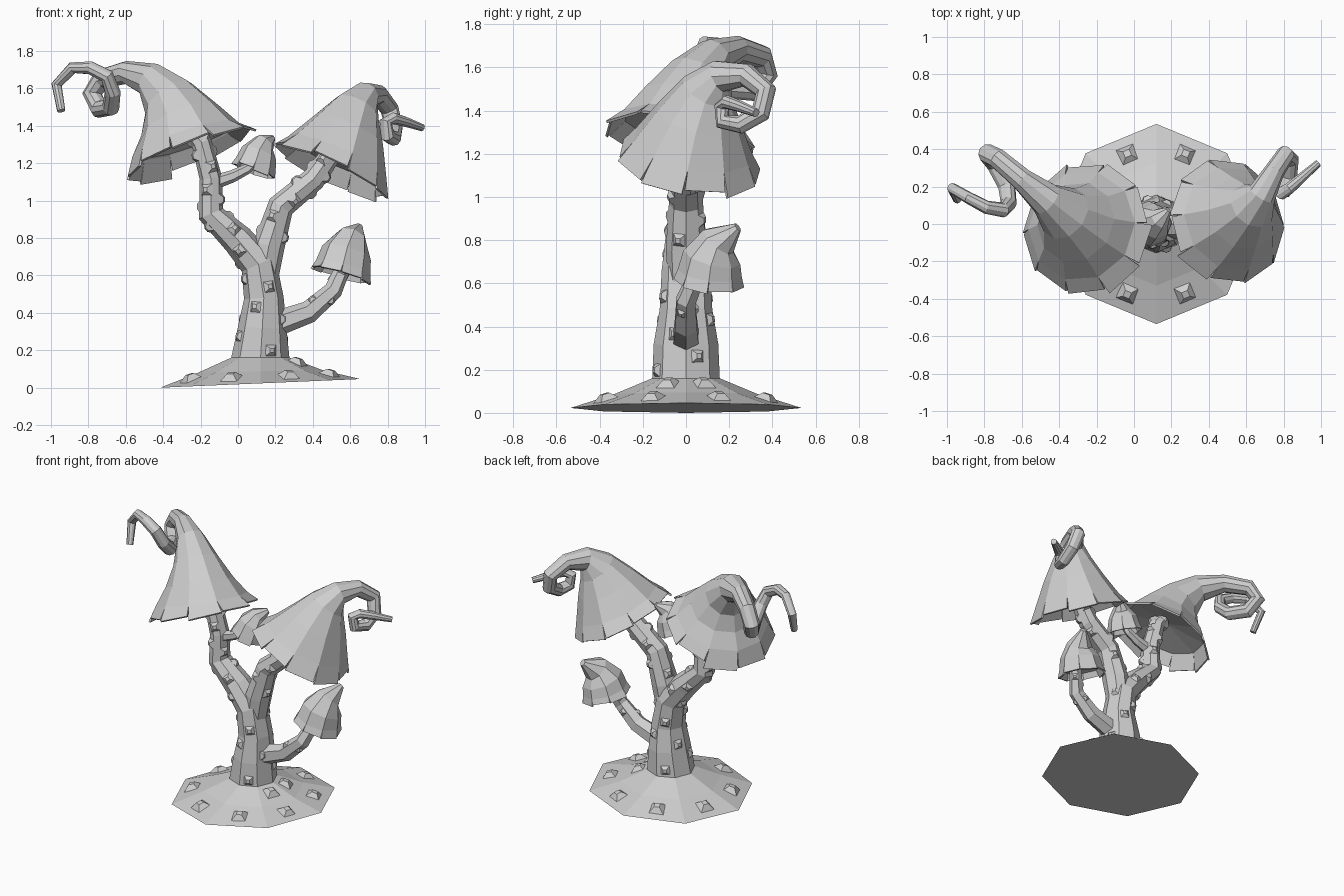
import bpy, bmesh, math, random
from mathutils import Vector

random.seed(4)
cube = bpy.data.objects.get("Cube")
if cube:
    bpy.data.objects.remove(cube, do_unlink=True)

GREY = (0.62, 0.62, 0.62, 1)
grey = bpy.data.materials.new("plain_grey")
grey.use_nodes = True
grey.diffuse_color = GREY
grey.node_tree.nodes["Principled BSDF"].inputs["Base Color"].default_value = GREY


def finish(name, bm):
    """Turn a bmesh into a flat-shaded object."""
    bmesh.ops.recalc_face_normals(bm, faces=bm.faces)
    mesh = bpy.data.meshes.new(name)
    bm.to_mesh(mesh)
    bm.free()
    mesh.materials.append(grey)
    ob = bpy.data.objects.new(name, mesh)
    bpy.context.collection.objects.link(ob)
    return ob


def make_rings(path, sides, depth=1.0):
    """Rings of points around a bent path of (x, y, z, radius)."""
    pts = [Vector(p[:3]) for p in path]
    rings, u, last = [], None, None
    for i, p in enumerate(pts):
        t = (pts[min(i + 1, len(pts) - 1)] - pts[max(i - 1, 0)]).normalized()
        if u is None:
            u = Vector((1, 0, 0))
        else:
            u = last.rotation_difference(t) @ u
        u = (u - t * u.dot(t)).normalized()
        v, last = t.cross(u), t
        ring = []
        for k in range(sides):
            a = math.tau * k / sides
            d = depth if i else 1.0
            ring.append(p + (u * math.cos(a) + v * math.sin(a) * d) * path[i][3])
        rings.append(ring)
    return rings


def skin(bm, rings):
    """Bridge consecutive rings, returning the vertex rings."""
    vs = [[bm.verts.new(p) for p in ring] for ring in rings]
    n = len(vs[0])
    for a, b in zip(vs, vs[1:]):
        for k in range(n):
            bm.faces.new((a[k], a[(k + 1) % n], b[(k + 1) % n], b[k]))
    return vs


def add_stud(bm, pos, normal, up, size):
    """Small, low truncated pyramid sitting on a surface."""
    n = normal.normalized()
    up = (up - n * up.dot(n)).normalized()
    side = up.cross(n)
    corners = ((-1, -1), (1, -1), (1, 1), (-1, 1))
    rings = [[pos + n * h * size + (side * x + up * y) * s * size for x, y in corners]
             for h, s in ((-0.12, 1.1), (0.65, 0.4))]
    bm.faces.new(skin(bm, rings)[-1])


def stem(name, path, sides=8, depth=1.0, stud=0.029, skip=0):
    """Faceted stalk plus its staggered studs."""
    rings = make_rings(path, sides, depth)
    bm, studs = bmesh.new(), bmesh.new()
    vs = skin(bm, rings)
    bm.faces.new(vs[0])
    bm.faces.new(vs[-1])
    finish(name, bm)
    for s in range(skip, len(rings) - 1):
        a, b = rings[s], rings[s + 1]
        for k in range(s % 2, sides, 2):
            j = (k + 1) % sides
            f = 0.3 if (k // 2) % 2 else 0.7
            low, high = (a[k] + a[j]) / 2, (b[k] + b[j]) / 2
            along = high - low
            add_stud(studs, low.lerp(high, f), (a[j] - a[k]).cross(along), along, stud)
    finish(name + "_studs", studs)


def cap(name, path, sides=10, thickness=0.012):
    """Bell cap with split flaps at the rim and a curled tip."""
    rings = make_rings(path, sides)
    bm = bmesh.new()
    vs = skin(bm, rings[1:])
    bm.faces.new(vs[-1])
    for k in range(sides):
        j = (k + 1) % sides
        a, b = rings[1][k], rings[1][j]
        c, d = rings[0][j], rings[0][k]
        reach = random.uniform(0.75, 1.15)
        c2 = b.lerp(c, reach).lerp(d, 0.03)
        d2 = a.lerp(d, reach * random.uniform(0.85, 1.15)).lerp(c, 0.03)
        bm.faces.new((vs[0][j], vs[0][k], bm.verts.new(d2), bm.verts.new(c2)))
    ob = finish(name, bm)
    mod = ob.modifiers.new("thickness", "SOLIDIFY")
    mod.thickness = thickness
    # Shallow ceiling under the cap
    bm = bmesh.new()
    p, q = Vector(path[1][:3]), Vector(path[2][:3])
    top = bm.verts.new(p.lerp(q, 0.35))
    rim = [bm.verts.new(p + (r - p) * 0.97) for r in rings[1]]
    for k in range(sides):
        bm.faces.new((rim[k], rim[(k + 1) % sides], top))
    finish(name + "_underside", bm)


# Ground mound: tilted octagonal cone with studs on its faces
CX = 0.12


def mound_ring(r, z, tilt):
    return [Vector((CX + r * math.cos(k * math.tau / 8), r * math.sin(k * math.tau / 8),
                    z + tilt * r * math.cos(k * math.tau / 8))) for k in range(8)]


bm = bmesh.new()
vs = skin(bm, [mound_ring(0.535, 0.023, 0.043), mound_ring(0.33, 0.088, 0.02), mound_ring(0.157, 0.16, 0)])
bm.faces.new(vs[0])
bm.faces.new(vs[-1])
finish("ground_mound", bm)

bm = bmesh.new()
for k in range(8):
    a = (k + 0.5) * math.tau / 8
    out = Vector((math.cos(a), math.sin(a), 0))
    spots = [(0.4, 0.056 + 0.012 * out.x)] + ([(0.21, 0.13)] if out.x > 0.8 else [])
    for r, z in spots:
        add_stud(bm, Vector((CX, 0, z)) + out * r, out * 0.3 + Vector((0, 0, 1)), out, 0.045)
finish("ground_studs", bm)

# Trunk with the left branch, the right branch and two side stalks
stem("trunk", [(0.12, 0, 0.15, 0.157), (0.13, 0, 0.32, 0.13), (0.138, 0, 0.48, 0.106),
               (0.11, 0, 0.66, 0.098), (0, 0, 0.79, 0.085), (-0.145, 0, 0.93, 0.07),
               (-0.145, 0, 1.12, 0.06), (-0.195, 0, 1.31, 0.055), (-0.26, 0.01, 1.39, 0.045)], depth=1.15)
stem("right_branch", [(0.13, 0, 0.56, 0.08), (0.165, 0, 0.76, 0.085), (0.23, 0, 0.97, 0.072),
                      (0.405, 0, 1.115, 0.064), (0.5, 0.01, 1.25, 0.055), (0.55, 0.03, 1.31, 0.05)],
     depth=1.1, skip=1)
stem("low_stalk", [(0.17, 0, 0.33, 0.07), (0.38, 0, 0.405, 0.06), (0.51, 0, 0.52, 0.05),
                   (0.57, 0.06, 0.66, 0.04)], sides=6, stud=0.02, skip=1)
stem("small_stalk", [(-0.15, 0, 1.09, 0.04), (-0.03, 0, 1.13, 0.033), (0.05, 0, 1.17, 0.028),
                     (0.1, 0, 1.22, 0.022)], sides=6, stud=0.014, skip=3)

# Large caps with long curled tips
cap("tall_cap", [(-0.25, -0.025, 1.25, 0.37), (-0.28, -0.01, 1.325, 0.3), (-0.31, 0.01, 1.43, 0.222),
                 (-0.37, 0.055, 1.545, 0.15), (-0.465, 0.13, 1.645, 0.095), (-0.6, 0.24, 1.685, 0.062),
                 (-0.73, 0.35, 1.65, 0.055), (-0.78, 0.375, 1.57, 0.053), (-0.74, 0.32, 1.49, 0.05),
                 (-0.68, 0.2, 1.5, 0.047), (-0.67, 0.11, 1.58, 0.043), (-0.7, 0.075, 1.665, 0.04),
                 (-0.79, 0.09, 1.71, 0.036), (-0.885, 0.14, 1.71, 0.032), (-0.97, 0.19, 1.62, 0.029),
                 (-0.945, 0.13, 1.48, 0.022)])
cap("wide_cap", [(0.495, 0.015, 1.16, 0.34), (0.53, 0.03, 1.235, 0.285), (0.585, 0.06, 1.37, 0.205),
                 (0.635, 0.1, 1.49, 0.13), (0.685, 0.16, 1.56, 0.078), (0.75, 0.28, 1.565, 0.055),
                 (0.81, 0.37, 1.49, 0.05), (0.835, 0.345, 1.39, 0.047), (0.83, 0.25, 1.335, 0.043),
                 (0.8, 0.17, 1.35, 0.039), (0.79, 0.165, 1.42, 0.035), (0.83, 0.19, 1.44, 0.032),
                 (0.9, 0.25, 1.42, 0.027), (0.985, 0.325, 1.39, 0.02)])

# Small pointed caps
cap("low_cap", [(0.55, 0.105, 0.6, 0.167), (0.562, 0.11, 0.645, 0.15), (0.58, 0.12, 0.72, 0.136),
                (0.608, 0.15, 0.795, 0.088), (0.648, 0.24, 0.86, 0.022)], sides=8)
cap("small_cap", [(0.08, 0, 1.155, 0.125), (0.095, 0.005, 1.195, 0.112), (0.113, 0.015, 1.255, 0.097),
                  (0.14, 0.03, 1.305, 0.06), (0.185, 0.075, 1.335, 0.018)], sides=8, thickness=0.008)
